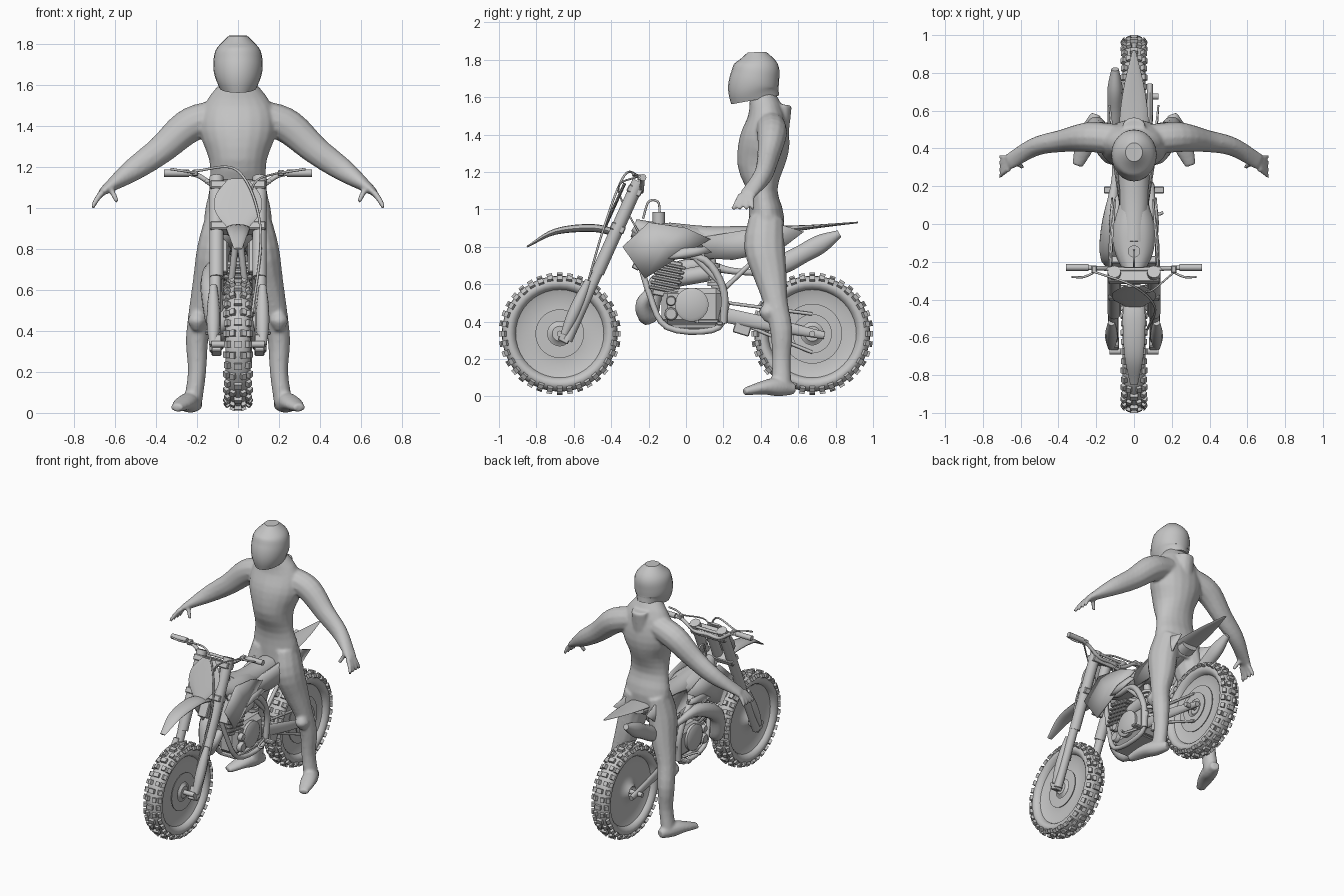
import bpy, bmesh, math
from mathutils import Vector, Matrix

if "Cube" in bpy.data.objects:
    bpy.data.objects.remove(bpy.data.objects["Cube"])

grey = bpy.data.materials.new("plain grey")
grey.use_nodes = True
grey.diffuse_color = (.55, .55, .55, 1)
grey.node_tree.nodes["Principled BSDF"].inputs["Base Color"].default_value = grey.diffuse_color

ACROSS, ALONG, UP = Vector((1, 0, 0)), Vector((0, 1, 0)), Vector((0, 0, 1))
TYRE = .325          # tyre radius with tread
AXLE_Z = .335        # axle height
RAKE = .45           # fork slope, y per z


def finish(name, bm, mirror=False, angle=40):
    bmesh.ops.recalc_face_normals(bm, faces=bm.faces)
    mesh = bpy.data.meshes.new(name)
    bm.to_mesh(mesh)
    bm.free()
    mesh.materials.append(grey)
    mesh.polygons.foreach_set("use_smooth", [True] * len(mesh.polygons))
    mesh.set_sharp_from_angle(angle=math.radians(angle))
    part = bpy.data.objects.new(name, mesh)
    bpy.context.collection.objects.link(part)
    if mirror:
        part.modifiers.new("mirror", 'MIRROR').use_mirror_merge = False
    return part


def at(keys, t):
    """Value at t of a smooth curve through evenly spaced keys; a plain number is constant."""
    if not isinstance(keys, list):
        return keys
    last = len(keys) - 1
    padded = [2 * keys[0] - keys[1], *keys, 2 * keys[-1] - keys[-2]]
    i = min(int(t * last), last - 1)
    t = t * last - i
    a, b, c, d = padded[i:i + 4]
    return b + t * (c - a + t * (2 * a - 5 * b + 4 * c - d + t * (3 * b - 3 * c + d - a))) / 2


def add_loft(bm, x=0, y=0, z=0, wide=.01, deep=None, ref=ACROSS, sides=12, steps=18):
    """Elliptic rings along a path; every channel is a list of keys, wide lies along ref."""
    deep = wide if deep is None else deep
    times = [i / steps for i in range(steps + 1)]
    path = [Vector((at(x, t), at(y, t), at(z, t))) for t in times]
    rings = []
    for i, t in enumerate(times):
        heading = (path[min(i + 1, steps)] - path[max(i - 1, 0)]).normalized()
        u = (ref - heading * heading.dot(ref)).normalized()
        v = heading.cross(u)
        turns = [math.tau * k / sides for k in range(sides)]
        rings.append([bm.verts.new(path[i] + u * at(wide, t) * math.cos(a) + v * at(deep, t) * math.sin(a))
                      for a in turns])
    for low, high in zip(rings, rings[1:]):
        for k in range(sides):
            n = (k + 1) % sides
            bm.faces.new((low[k], low[n], high[n], high[k]))
    bm.faces.new(rings[0])
    bm.faces.new(rings[-1])


def loft(name, mirror=False, **shape):
    bm = bmesh.new()
    add_loft(bm, **shape)
    return finish(name, bm, mirror)


def rod(name, mirror=False, **shape):
    return loft(name, mirror, steps=1, **shape)


def fork_y(z):
    return RAKE * z - .77


def along_fork(name, low, high, ahead=0, mirror=True, **shape):
    loft(name, mirror, y=[fork_y(low) - ahead, fork_y(high) - ahead], z=[low, high], **shape)


def lathe(name, y, z, profile, mirror=False):
    """Spin (x, radius) pairs about an axle along x."""
    bm = bmesh.new()
    verts = [bm.verts.new((x, y, z + r)) for x, r in profile]
    edges = [bm.edges.new(pair) for pair in zip(verts, verts[1:])]
    bmesh.ops.spin(bm, geom=verts + edges, cent=(0, y, z), axis=ACROSS, angle=math.tau, steps=40)
    bmesh.ops.remove_doubles(bm, verts=bm.verts, dist=.0001)
    finish(name, bm, mirror)


def box(name, centre, size, tilt=0, bevel=.005, mirror=False):
    bm = bmesh.new()
    place = Matrix.Translation(centre) @ Matrix.Rotation(tilt, 4, 'X') @ Matrix.Diagonal((*size, 1))
    bmesh.ops.create_cube(bm, size=1, matrix=place)
    bmesh.ops.bevel(bm, geom=bm.edges, offset=bevel, segments=1, affect='EDGES')
    finish(name, bm, mirror, angle=20)


def panel(name, outline, x, flare):
    """Thin crowned plate from a (y, z) outline; flare moves it outward towards the back."""
    bm = bmesh.new()
    rim = [Vector((x + flare * y, y, z)) for y, z in outline]
    crown = bm.verts.new(sum(rim, Vector()) / len(rim) + ACROSS * .012)
    verts = [bm.verts.new(p) for p in rim]
    for a, b in zip(verts, verts[1:] + verts[:1]):
        bm.faces.new((a, b, crown))
    solid = finish(name, bm, True).modifiers.new("thickness", 'SOLIDIFY')
    solid.thickness, solid.offset = .01, 0


# Wheels: tyre, dished rim, brake disc, axle and tread blocks
dish = [(.03, .24), (.015, .2), (.015, .1), (.03, .06), (.05, .04), (.05, 0)]
for end, axle_y, disc in (("front", TYRE - 1, .13), ("rear", 1 - TYRE, .16)):
    turns = [math.tau * k / 16 for k in range(17)]
    lathe(end + "_tyre", axle_y, AXLE_Z, [(.06 * math.cos(a), .27 + .04 * math.sin(a)) for a in turns])
    lathe(end + "_rim", axle_y, AXLE_Z, dish + [(-x, r) for x, r in dish[-2::-1]])
    lathe(end + "_brake_disc", axle_y, AXLE_Z, [(.035, disc / 2), (.035, disc), (.04, disc), (.04, disc / 2)])
    rod(end + "_axle", x=[-.13, .13], y=axle_y, z=AXLE_Z, wide=.016, ref=UP)
    bm = bmesh.new()
    for k in range(36):
        wheel_turn = Matrix.Translation((0, axle_y, AXLE_Z)) @ Matrix.Rotation(math.tau * k / 36, 4, 'X')
        rolls = (-.9, 0, .9) if k % 2 else (-1, -.4, .4, 1)
        for roll in rolls:
            spot = Vector((.065 * math.sin(roll), 0, .27 + .043 * math.cos(roll)))
            block = Matrix.Diagonal((.04 if roll == 0 else .025, .03, .026, 1))
            place = wheel_turn @ Matrix.Translation(spot) @ Matrix.Rotation(roll, 4, 'Y') @ block
            bmesh.ops.create_cube(bm, size=1, matrix=place)
    finish(end + "_tread", bm, angle=20)

# Fork, clamps, guards and number plate
along_fork("fork_lower", .3, .75, x=.11, wide=.028)
along_fork("fork_upper", .66, 1.15, x=.105, wide=.035)
along_fork("fork_guard", .33, .62, ahead=.03, x=.12, wide=[.02, .032, .03, .018])
along_fork("steering_head", .88, 1.1, mirror=False, wide=.035)
along_fork("number_plate", .9, 1.14, ahead=.07, mirror=False, wide=[.05, .11, .11, .05], deep=.008)
box("axle_lug", (.105, fork_y(.33) - .02, .33), (.05, .06, .09), tilt=-RAKE, mirror=True)
for z in (.9, 1.1):
    box("fork_clamp", (0, fork_y(z), z), (.27, .08, .04), tilt=-RAKE)
loft("front_fender", y=[-.85, -.7, -.5, -.36], z=[.8, .88, .9, .87], wide=[.02, .05, .06, .05], deep=[.005, .02, .02])

# Handlebar, grips, levers and cables
loft("handlebar", mirror=True, x=[0, .3], y=[-.24, -.23], z=[1.1, 1.1, 1.16, 1.17], wide=.012, ref=ALONG)
rod("crossbar", x=[-.16, .16], y=-.24, z=1.13, wide=.01, ref=ALONG)
rod("grip", mirror=True, x=[.24, .36], y=-.23, z=1.17, wide=.018, ref=ALONG)
box("lever_mount", (.21, -.24, 1.17), (.03, .04, .03), mirror=True)
loft("lever", mirror=True, x=[.2, .33], y=[-.25, -.28, -.28], z=[1.17, 1.19], wide=.006, ref=ALONG)
loft("brake_cable", x=[-.22, 0, .11, .07], y=[-.25, -.33, -.44, -.56], z=[1.18, 1.18, .9, .48], wide=.006, steps=30, ref=ALONG)
loft("clutch_cable", x=[.22, .07, .08], y=[-.25, -.36, -.2], z=[1.18, 1.1, .78], wide=.005, ref=ALONG)

# Tank, seat, shrouds and rear bodywork
loft("tank", y=[-.28, .1], z=[.9, .86, .85, .84], wide=[.04, .1, .11, .08], deep=[.05, .07, .07, .06])
loft("seat", y=[-.1, .56], z=[.88, .84, .84, .87], wide=[.06, .08, .08, .06], deep=[.05, .07, .07, .03])
rod("filler_cap", y=-.145, z=[.9, .985], wide=.033)
loft("breather_hose", y=[-.14, -.15, -.2, -.23], z=[.98, 1.04, 1.04, .95], wide=.006)
panel("shroud", [(-.34, .8), (-.22, .63), (-.06, .73), (.13, .84), (0, .9), (-.2, .93)], x=.11, flare=-.07)
panel("air_scoop", [(-.17, .72), (0, .74), (.14, .77), (.1, .8), (-.03, .79)], x=.115, flare=0)
panel("side_panel", [(.08, .85), (.5, .92), (.63, .88), (.5, .78), (.25, .73), (.1, .74)], x=.06, flare=.11)
loft("rear_fender", y=[.4, .92], z=[.88, .93], wide=[.08, .075, .05, .008], deep=[.03, .012, .004])
box("radiator", (.085, -.23, .77), (.07, .04, .2), tilt=-RAKE, mirror=True)

# Frame tubes, one side mirrored
loft("frame_spar", mirror=True, x=[.03, .09, .08], y=[-.28, -.1, .1, .2, .2], z=[.9, .77, .73, .57, .39], wide=.02)
loft("frame_cradle", mirror=True, x=[.01, .07, .08], y=[-.28, -.2, -.1, .16, .22], z=[.85, .56, .37, .36, .5], wide=.016)
rod("frame_brace", mirror=True, x=.085, y=[.02, .2], z=[.77, .59], wide=.016)
rod("upper_subframe", mirror=True, x=.06, y=[.12, .5], z=[.74, .86], wide=.013)
rod("lower_subframe", mirror=True, x=.07, y=[.2, .48], z=[.57, .84], wide=.013)

# Engine
box("crankcase", (0, .03, .48), (.15, .32, .2), bevel=.03)
box("cylinder_core", (0, -.1, .63), (.11, .13, .2), tilt=-.2)
for k in range(6):
    box("cylinder_fin", (0, -.12 + .008 * k, .57 + .026 * k), (.14, .16, .018), tilt=-.2)
for name, y, z, radius in (("clutch_cover", .03, .49, .09), ("lower_boss", -.08, .44, .035), ("upper_boss", -.08, .51, .027)):
    lathe(name, y, z, [(.07, radius), (.09, radius), (.1, .8 * radius), (.1, 0)], mirror=True)
rod("carburettor", y=[-.05, .12], z=[.63, .66], wide=.045)
box("skid_plate", (0, .02, .365), (.13, .28, .015))

# Expansion pipe and silencer
loft("exhaust_pipe", x=[0, -.03, -.1, -.13, -.12, -.1, -.1], y=[-.15, -.23, -.2, -.15, .05, .25, .42],
     z=[.6, .5, .43, .6, .7, .67, .66], wide=[.02, .04, .05, .05, .02, .02], ref=Vector((1, 1, -1)), steps=36)
loft("silencer", x=-.1, y=[.42, .82], z=[.65, .87], wide=[.02, .04, .04, .04, .02], deep=[.02, .05, .05, .05, .02])

# Shock, swingarm, drive chain and foot controls
rod("shock_body", y=[.13, .18], z=[.76, .46], wide=.024)
for k in range(7):
    rod("shock_coil", y=.14 + .006 * k, z=[.71 - .033 * k, .69 - .033 * k], wide=.042)
loft("swingarm", mirror=True, x=[.05, .08, .085], y=[.18, .74], z=[.44, .325], wide=.016, deep=[.04, .035, .02])
box("swingarm_bridge", (0, .27, .43), (.13, .08, .05), tilt=-.2)
lathe("sprocket", 1 - TYRE, AXLE_Z, [(.055, .06), (.055, .105), (.06, .105), (.06, .06)])
rod("upper_chain", x=.06, y=[.22, 1 - TYRE], z=[.5, .44], wide=.009)
rod("lower_chain", x=.06, y=[.22, 1 - TYRE], z=[.42, .235], wide=.009)
box("chain_guide", (.06, .3, .36), (.025, .09, .06), tilt=-.3)
box("foot_peg", (.125, .18, .39), (.07, .035, .02), mirror=True)
loft("foot_pedal", mirror=True, x=[.085, .12, .155], y=[.17, .06, .06], z=.4, wide=.008, ref=UP)

# Rider: overlapping limbs, mirrored and fused into one smooth body
bm = bmesh.new()
add_loft(bm, z=[.82, 1.64], y=[.42, .43, .41, .4, .42, .43, .4], sides=20,
         wide=[.14, .165, .14, .14, .185, .165, .06], deep=[.09, .095, .08, .125, .135, .1, .06])
add_loft(bm, z=[1.38, 1.56], y=[.5, .52], wide=.06, deep=.047)                      # upper back hump
add_loft(bm, z=[.95, .05], x=[.08, .11, .14, .18, .2, .2, .22], y=[.43, .42, .45, .48, .51, .51, .51],
         wide=[.08, .09, .08, .06, .055, .045, .045], deep=[.095, .11, .09, .065, .06, .05, .055])
add_loft(bm, x=.2, y=.44, z=[.5, .4], wide=[.02, .045, .02], deep=[.02, .05, .02])   # kneecap
add_loft(bm, x=[.2, .3], y=[.58, .31], z=[.04, .05, .025], wide=[.03, .05, .05, .03], deep=[.03, .05, .035, .02])
add_loft(bm, x=[.1, .66], y=[.45, .46, .44, .41, .33], z=[1.45, 1.4, 1.28, 1.18, 1.08], ref=ALONG,
         wide=[.08, .08, .06, .05, .045], deep=[.08, .085, .07, .055, .02])
add_loft(bm, x=[.64, .59], y=[.34, .3], z=[1.1, 1.08, 1.03], wide=[.018, .012], ref=ALONG)  # thumb
for k in range(4):
    add_loft(bm, x=[.66, .69, .71], y=[.295 + .018 * k, .25 + .036 * k], z=[1.08, 1], wide=[.016, .011], ref=ALONG)
for v in bm.verts:
    v.co.z = max(v.co.z, 0)
body = finish("rider_body", bm, mirror=True, angle=180)
fuse = body.modifiers.new("fuse", 'REMESH')
fuse.mode, fuse.voxel_size, fuse.use_smooth_shade = 'VOXEL', .009, True
soften = body.modifiers.new("soften", 'SMOOTH')
soften.factor, soften.iterations = .5, 5
loft("helmet", z=[1.585, 1.84], y=[.37, .36, .37, .38, .38], sides=24,
     wide=[.09, .115, .12, .105, .045], deep=[.13, .135, .13, .115, .05])
